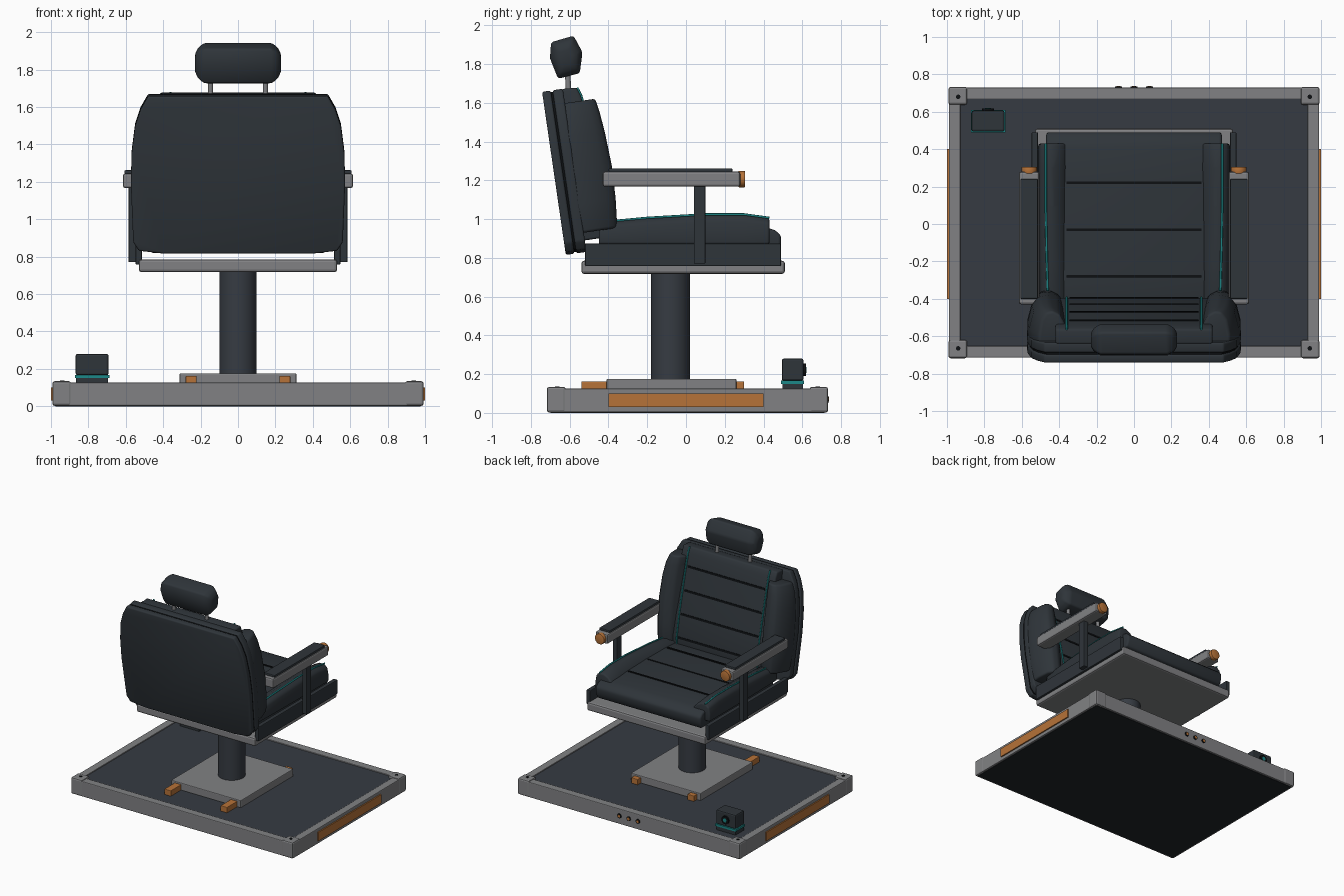
import bpy, bmesh, math
from mathutils import Vector

if "Cube" in bpy.data.objects:
    bpy.data.objects.remove(bpy.data.objects["Cube"])

def material(name, rgb):
    m = bpy.data.materials.new(name)
    m.diffuse_color = (*rgb, 1)
    m.use_nodes = True
    m.node_tree.nodes["Principled BSDF"].inputs["Base Color"].default_value = m.diffuse_color
    return m

LEATHER = material("dark slate leather", (0.028, 0.035, 0.042))
DECK = material("deck slate", (0.037, 0.044, 0.055))
GRAY = material("brushed gray metal", (0.22, 0.222, 0.23))
COPPER = material("copper", (0.47, 0.17, 0.04))
TEAL = material("teal trim", (0.012, 0.25, 0.25))
BLACK = material("groove black", (0.004, 0.005, 0.006))
UNDER = material("underside black", (0.015, 0.019, 0.022))

def finish(bm, name, mat, bevel=0.0, segs=2, smooth=False):
    bmesh.ops.recalc_face_normals(bm, faces=bm.faces[:])
    if bevel:
        edges = [e for e in bm.edges if len(e.link_faces) == 2 and e.calc_face_angle() > 0.5]
        bmesh.ops.bevel(bm, geom=edges, offset=bevel, segments=segs, affect='EDGES',
                        profile=0.5, clamp_overlap=True)
    me = bpy.data.meshes.new(name)
    bm.to_mesh(me)
    bm.free()
    me.materials.append(mat)
    ob = bpy.data.objects.new(name, me)
    bpy.context.collection.objects.link(ob)
    if smooth:
        me.shade_smooth()
        me.set_sharp_from_angle(angle=math.radians(40))
    return ob

def loft(name, rings, mat, bevel=0.0, segs=3, smooth=True):
    """Skin a list of equal-length point rings and cap both ends."""
    bm = bmesh.new()
    vs = [[bm.verts.new(p) for p in r] for r in rings]
    n = len(vs[0])
    for a, b in zip(vs, vs[1:]):
        for i in range(n):
            bm.faces.new((a[i], a[(i + 1) % n], b[(i + 1) % n], b[i]))
    bm.faces.new(vs[0])
    bm.faces.new(vs[-1])
    return finish(bm, name, mat, bevel, segs, smooth)

def box(name, x, y, z, mat, bevel=0.0, place=lambda a, b, c: (a, b, c)):
    rings = [[place(x[i], y[0], z[0]), place(x[i], y[1], z[0]),
              place(x[i], y[1], z[1]), place(x[i], y[0], z[1])] for i in (0, 1)]
    return loft(name, rings, mat, bevel, 2, False)

def cylinder(name, p, q, r, mat, sides=32, bevel=0.0):
    p, q = Vector(p), Vector(q)
    d = (q - p).normalized()
    u = d.orthogonal().normalized()
    w = d.cross(u)
    ring = [(u * math.cos(t) + w * math.sin(t)) * r
            for t in (2 * math.pi * i / sides for i in range(sides))]
    return loft(name, [[p + c for c in ring], [q + c for c in ring]], mat, bevel, 2)

def tube(name, pts, r, mat):
    cu = bpy.data.curves.new(name, 'CURVE')
    cu.dimensions = '3D'
    cu.bevel_depth, cu.bevel_resolution, cu.use_fill_caps = r, 2, True
    s = cu.splines.new('POLY')
    s.points.add(len(pts) - 1)
    for a, b in zip(s.points, pts):
        a.co = (*b, 1)
    cu.materials.append(mat)
    bpy.context.collection.objects.link(bpy.data.objects.new(name, cu))

def mx(s, a, b):
    return (s * a, s * b)

# reclined backrest space: x, n = toward the sitter, v = up along the back
def B(x, n, v):
    return (x, -0.62 + 0.99 * n - 0.144 * v, 0.815 + 0.144 * n + 0.99 * v)

SIDES = ((-1, "left"), (1, "right"))

# platform
box("platform_underside", (-0.975, 0.975), (-0.70, 0.715), (0.0, 0.03), UNDER)
box("platform_deck", (-0.95, 0.95), (-0.68, 0.69), (0.03, 0.118), DECK)
box("front_rail", (-0.98, 0.98), (-0.715, -0.652), (0.003, 0.126), GRAY, 0.006)
box("back_rail", (-0.98, 0.98), (0.667, 0.73), (0.003, 0.126), GRAY, 0.006)
for s, side in SIDES:
    box(side + "_rail", mx(s, 0.928, 0.99), (-0.71, 0.725), (0.003, 0.126), GRAY, 0.006)
    box(side + "_copper_panel", mx(s, 0.98, 1.0), (-0.40, 0.40), (0.03, 0.10), COPPER)
    for y0, y1, ys, end in ((-0.718, -0.62, -0.665, "front"), (0.637, 0.733, 0.68, "back")):
        box(f"{side}_{end}_corner", mx(s, 0.892, 0.992), (y0, y1), (0.002, 0.134), GRAY, 0.012)
        cylinder(f"{side}_{end}_screw", (s * 0.94, ys, 0.13), (s * 0.94, ys, 0.137), 0.012, BLACK, 12)
for i in (-1, 0, 1):
    cylinder("back_port", (i * 0.083, 0.72, 0.07), (i * 0.083, 0.736, 0.07), 0.018, BLACK, 16)
    cylinder("back_port_core", (i * 0.083, 0.73, 0.07), (i * 0.083, 0.738, 0.07), 0.011, COPPER, 16)

# sensor box on the deck
box("sensor_foot", (-0.865, -0.695), (0.497, 0.603), (0.115, 0.15), LEATHER)
box("sensor_stripe", (-0.872, -0.688), (0.49, 0.61), (0.15, 0.166), TEAL)
box("sensor_body", (-0.868, -0.692), (0.494, 0.606), (0.166, 0.28), LEATHER, 0.01)
cylinder("sensor_ring", (-0.78, 0.6, 0.222), (-0.78, 0.618, 0.222), 0.032, BLACK, 20)
cylinder("sensor_lens", (-0.78, 0.61, 0.222), (-0.78, 0.621, 0.222), 0.016, TEAL, 16)

# pedestal
box("pedestal_plate", (-0.312, 0.312), (-0.41, 0.26), (0.115, 0.176), GRAY, 0.006)
for s, side in SIDES:
    box(side + "_slide_bar", mx(s, 0.222, 0.28), (-0.54, 0.30), (0.115, 0.162), COPPER, 0.004)
cylinder("column", (0, -0.08, 0.17), (0, -0.08, 0.72), 0.1, DECK, 48)
box("seat_pan", (-0.53, 0.53), (-0.54, 0.51), (0.717, 0.785), GRAY, 0.014)

# seat cushion: side profile pulled across x
seat = [(-0.45, 0.82), (0.47, 0.82), (0.49, 0.87), (0.49, 0.915), (0.46, 0.942),
        (0.41, 0.958), (0.22, 0.968), (-0.03, 0.97), (-0.28, 0.965), (-0.45, 0.955)]
loft("seat_cushion", [[(x, y, z) for y, z in seat] for x in (-0.47, 0.47)], LEATHER, 0.016)
for y in (0.22, -0.03, -0.28):
    box("seat_groove", (-0.36, 0.36), (y - 0.007, y + 0.007), (0.95, 0.973), BLACK)

# side bolsters, piping, side panels and arms
bolster = [(0.36, 0.87), (0.36, 0.955), (0.395, 1.0), (0.435, 1.022),
           (0.475, 1.022), (0.503, 0.995), (0.512, 0.94), (0.512, 0.87)]
lift = [(-0.45, 0.965), (-0.2, 0.985), (0.1, 1.0), (0.3, 1.0), (0.43, 0.985)]
for s, side in SIDES:
    rings = [[(s * (x - 0.02 * max(0, -y)), y, 0.87 + (z - 0.87) * (k - 0.87) / 0.13)
              for x, z in bolster] for y, k in lift]
    loft(side + "_seat_bolster", rings, LEATHER, 0.012)
    tube(side + "_seat_piping", [(s * (0.472 - 0.03 * max(0, -y)), y,
         0.87 + 0.154 * (k - 0.87) / 0.13) for y, k in lift], 0.006, TEAL)
    box(side + "_seat_panel", mx(s, 0.513, 0.548), (-0.52, 0.49), (0.757, 0.873), LEATHER, 0.006)
    box(side + "_arm_post", mx(s, 0.545, 0.585), (0.04, 0.10), (0.77, 1.18), LEATHER, 0.004)
    box(side + "_arm", mx(s, 0.506, 0.615), (-0.43, 0.28), (1.167, 1.245), GRAY, 0.012)
    box(side + "_arm_pad", mx(s, 0.513, 0.608), (-0.40, 0.24), (1.24, 1.262), LEATHER, 0.006)
    cylinder(side + "_arm_cap", (s * 0.56, 0.27, 1.206), (s * 0.56, 0.305, 1.206), 0.042, COPPER, 16, 0.004)

# back shell: layered outline plates
half = [(0.40, 0.0), (0.53, 0.015), (0.56, 0.06), (0.573, 0.38), (0.568, 0.55),
        (0.55, 0.69), (0.52, 0.78), (0.48, 0.85)]
outline = half + [(-x, v) for x, v in reversed(half)]

def plate(name, n0, n1, k, mat, bevel):
    loft(name, [[B(x * k, n, 0.425 + (v - 0.425) * k) for x, v in outline] for n in (n0, n1)],
         mat, bevel, 3)

plate("back_shell", 0.0, 0.045, 1.0, LEATHER, 0.01)
plate("back_seam", 0.04, 0.06, 0.98, BLACK, 0)
plate("back_frame", 0.055, 0.108, 1.0, LEATHER, 0.01)

# backrest centre pad with grooves
pad = [(0.1, 0.06), (0.235, 0.06), (0.25, 0.16), (0.242, 0.34), (0.226, 0.52),
       (0.207, 0.70), (0.195, 0.80), (0.18, 0.845), (0.1, 0.85)]
loft("back_pad", [[B(x, n, v) for n, v in pad] for x in (-0.42, 0.42)], LEATHER, 0.012)
for n, v in pad[2:6]:
    box("back_groove", (-0.345, 0.345), (n - 0.02, n + 0.004), (v - 0.008, v + 0.008), BLACK, 0, B)

# wings hugging the centre pad: section (x share, depth share) along v
section = [(0.0, 0.0), (0.0, 0.55), (0.2, 0.88), (0.45, 1.0), (0.7, 0.96),
           (0.88, 0.75), (1.0, 0.3), (1.0, 0.0)]
levels = [(0.10, 0.285, 0.555), (0.25, 0.298, 0.568), (0.42, 0.303, 0.57),
          (0.60, 0.292, 0.56), (0.70, 0.281, 0.542), (0.775, 0.268, 0.512)]
for s, side in SIDES:
    loft(side + "_back_wing", [[B(s * (0.365 + (xo - 0.365) * a), 0.09 + (nf - 0.09) * b, v)
         for a, b in section] for v, nf, xo in levels], LEATHER, 0.014)
    tube(side + "_back_piping", [B(s * 0.36, n + 0.002, v) for n, v in pad[1:8]], 0.006, TEAL)
    cylinder(side + "_headrest_post", (s * 0.147, -0.605, 1.64), (s * 0.147, -0.612, 1.78), 0.014, GRAY, 16)

# headrest: six-sided profile tapering to its ends
head = [(-0.696, 1.912), (-0.58, 1.946), (-0.534, 1.86), (-0.548, 1.753), (-0.66, 1.724), (-0.702, 1.83)]
taper = [(-0.23, 0.45), (-0.213, 0.78), (-0.18, 1), (0.18, 1), (0.213, 0.78), (0.23, 0.45)]
loft("headrest", [[(x, -0.62 + (y + 0.62) * k, 1.837 + (z - 1.837) * k) for y, z in head]
     for x, k in taper], LEATHER, 0.012)
